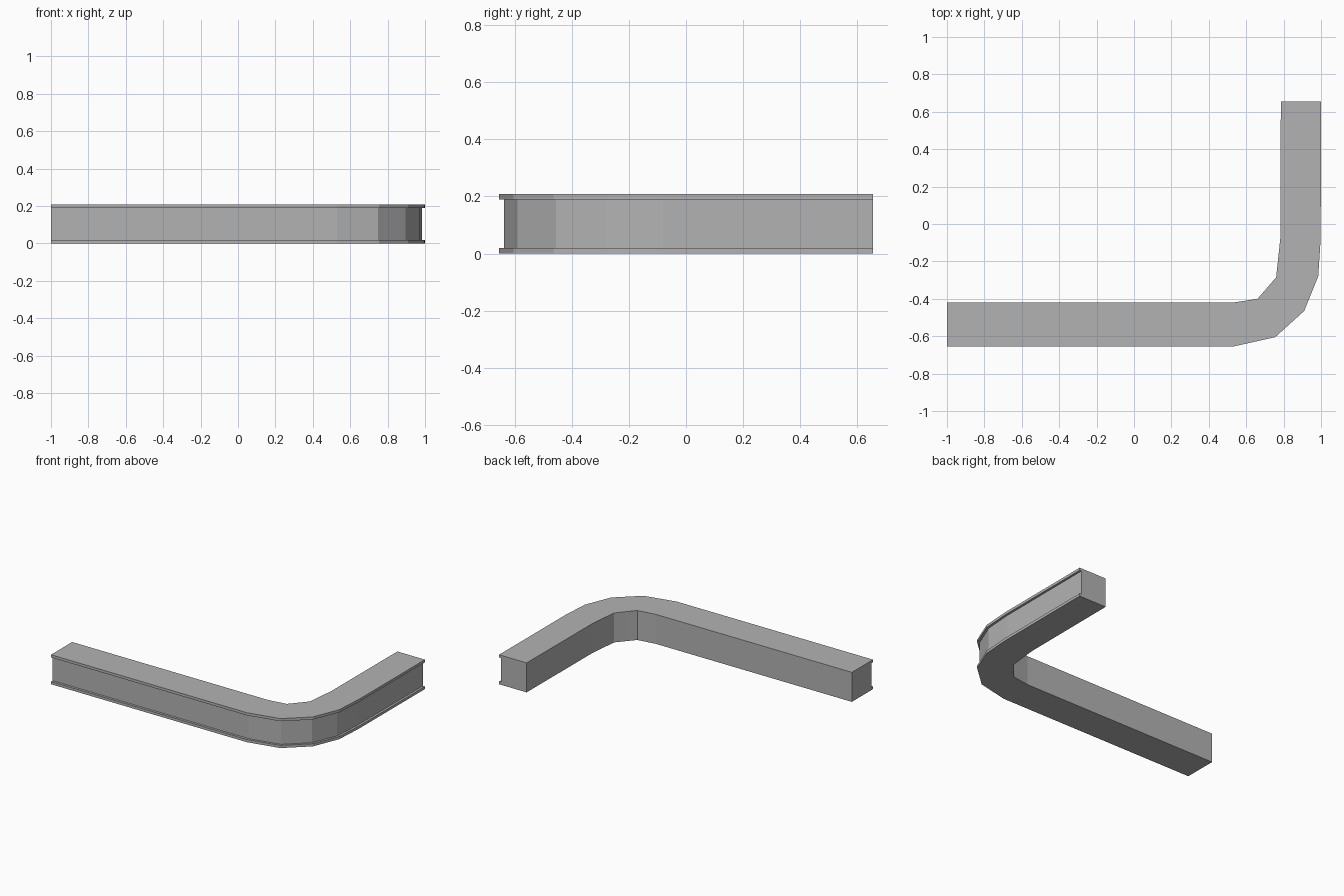
import bpy, bmesh
from mathutils import Vector

cube = bpy.data.objects.get("Cube")
if cube:
    bpy.data.objects.remove(cube, do_unlink=True)

# Grey finish
grey = bpy.data.materials.new("plain_grey")
grey.use_nodes = True
colour = (0.45, 0.45, 0.45, 1)
grey.diffuse_color = colour
grey.node_tree.nodes["Principled BSDF"].inputs["Base Color"].default_value = colour

# Plan outlines of the bent rail, paired station by station
outer = [(-1, -.655), (.53, -.655), (.755, -.605), (.91, -.465),
         (.985, -.28), (.998, -.08), (1, .655)]
inner = [(-1, -.42), (.53, -.42), (.66, -.4), (.71, -.343),
         (.76, -.285), (.782, -.08), (.785, .655)]

# Cross-section: (fraction from outer to inner edge, height), with a channel on the outer side
HEIGHT, LIP, GROOVE = .208, .019, .07
section = [(1, 0), (1, HEIGHT), (0, HEIGHT), (0, HEIGHT - LIP),
           (GROOVE, HEIGHT - LIP), (GROOVE, LIP), (0, LIP), (0, 0)]

# Sweep the section through all stations
bm = bmesh.new()
rings = []
for o, i in zip(outer, inner):
    o, i = Vector((*o, 0)), Vector((*i, 0))
    rings.append([bm.verts.new(o.lerp(i, t) + Vector((0, 0, z))) for t, z in section])
n = len(section)
for a, b in zip(rings, rings[1:]):
    for k in range(n):
        j = (k + 1) % n
        bm.faces.new((a[k], a[j], b[j], b[k]))

# Closed ends
bm.faces.new(rings[0])
bm.faces.new(rings[-1][::-1])
bmesh.ops.recalc_face_normals(bm, faces=bm.faces)

mesh = bpy.data.meshes.new("bent_rail")
bm.to_mesh(mesh)
bm.free()
mesh.materials.append(grey)
rail = bpy.data.objects.new("bent_rail", mesh)
bpy.context.collection.objects.link(rail)
